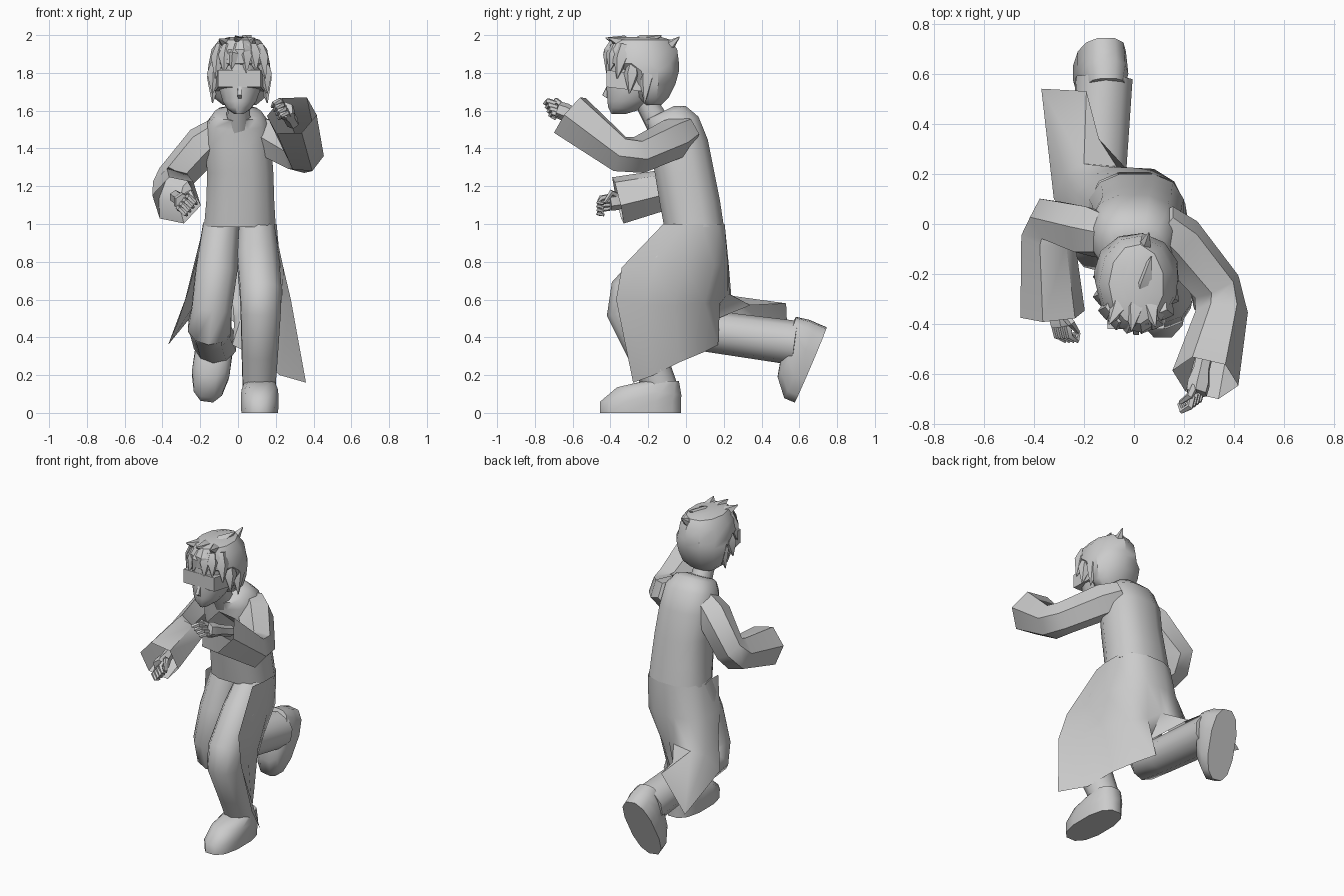
import bpy, bmesh, math
from mathutils import Vector as V, Matrix


def loft(bm, rings, closed=True, cap0=True, cap1=True):
    rows = [[bm.verts.new(p) for p in r] for r in rings]
    n = len(rows[0])
    for a, b in zip(rows, rows[1:]):
        for i in range(n if closed else n - 1):
            j = (i + 1) % n
            bm.faces.new((a[i], a[j], b[j], b[i]))
    if cap0:
        bm.faces.new(rows[0][::-1])
    if cap1:
        bm.faces.new(rows[-1])


def tube(bm, path, n=8, cap0=True, cap1=True):
    """Tube through (x, y, z, radius) points."""
    pts = [V(p[:3]) for p in path]
    rings, u = [], V((1, 0.1, 0.05))
    for i, p in enumerate(pts):
        t = V((0, 0, 0))
        if i > 0:
            t += (p - pts[i - 1]).normalized()
        if i < len(pts) - 1:
            t += (pts[i + 1] - p).normalized()
        t.normalize()
        u = (u - t * u.dot(t)).normalized()
        w = t.cross(u)
        r = path[i][3]
        rings.append([p + r * (math.cos(a) * u + math.sin(a) * w)
                      for a in (math.tau * (k + .5) / n for k in range(n))])
    loft(bm, rings, True, cap0, cap1)


def stack(bm, rows, n=12, power=1.0):
    """Ovals given as (cx, y_front, y_back, rx, z, tilt)."""
    rings = []
    for cx, y0, y1, rx, z, tilt in rows:
        ring = []
        for k in range(n):
            a = math.tau * (k + .5) / n
            c, s = math.cos(a), math.sin(a)
            c = math.copysign(abs(c) ** power, c)
            s = math.copysign(abs(s) ** power, s)
            dy = s * (y1 - y0) / 2
            ring.append(V((cx + rx * c, (y0 + y1) / 2 + dy, z + tilt * dy)))
        rings.append(ring)
    loft(bm, rings)


def finish(bm, name, angle=50):
    bmesh.ops.recalc_face_normals(bm, faces=bm.faces[:])
    me = bpy.data.meshes.new(name)
    bm.to_mesh(me)
    bm.free()
    ob = bpy.data.objects.new(name, me)
    bpy.context.collection.objects.link(ob)
    bpy.ops.object.select_all(action='DESELECT')
    ob.select_set(True)
    bpy.context.view_layer.objects.active = ob
    bpy.ops.object.shade_smooth_by_angle(angle=math.radians(angle))


# Coat body
bm = bmesh.new()
stack(bm, [(.01, -.12, .205, .195, .985, 0), (.012, -.145, .185, .185, 1.12, 0),
           (.012, -.17, .155, .18, 1.27, 0), (.0, -.195, .12, .18, 1.43, .1),
           (.0, -.20, .07, .165, 1.535, .25), (.0, -.21, .0, .125, 1.585, .4),
           (.0, -.225, -.06, .075, 1.585, .5)], power=.8)
finish(bm, "coat_body")

# Coat skirt, columns from right front edge round the back to left front edge
cols = [
    [(.19, -.12, 1), (.24, -.34, .77), (.28, -.37, .6), (.36, -.28, .16)],
    [(.205, -.02, 1), (.225, -.17, .77), (.23, -.22, .57), (.22, -.17, .2)],
    [(.205, .08, 1), (.22, -.01, .78), (.19, -.06, .57), (.14, -.03, .27)],
    [(.16, .17, 1), (.17, .15, .78), (.12, .1, .58), (.05, .09, .32)],
    [(.06, .205, 1), (.08, .22, .8), (.04, .18, .58), (-.03, .17, .36)],
    [(-.01, .205, 1), (-.01, .225, .8), (-.03, .22, .63), (-.02, .12, .48)],
    [(-.06, .205, 1), (-.07, .225, .8), (-.07, .23, .63), (-.14, .34, .57)],
    [(-.14, .17, 1), (-.16, .2, .8), (-.2, .24, .62), (-.19, .53, .58)],
    [(-.18, .08, 1), (-.23, .12, .8), (-.28, .2, .6), (-.37, .54, .36)],
    [(-.18, -.08, 1), (-.22, -.04, .8), (-.26, .03, .65), (-.32, .1, .47)]]
bm = bmesh.new()
loft(bm, cols, False, False, False)
finish(bm, "coat_skirt", 60)

# Sleeves with open flared cuffs
bm = bmesh.new()
tube(bm, [(.1, .0, 1.49, .09), (.18, -.07, 1.45, .11), (.33, -.25, 1.365, .1),
          (.35, -.35, 1.37, .105), (.285, -.615, 1.575, .135)], 6, cap1=False)
finish(bm, "right_sleeve")
bm = bmesh.new()
tube(bm, [(-.08, -.05, 1.5, .08), (-.18, -.03, 1.42, .108), (-.33, .015, 1.25, .098),
          (-.345, -.04, 1.2, .108), (-.325, -.36, 1.125, .132)], 6, cap1=False)
finish(bm, "left_sleeve")


def hand(name, wrist, knuckle, side, curl):
    wrist, knuckle, side, curl = V(wrist), V(knuckle), V(side).normalized(), V(curl).normalized()
    fwd = (knuckle - wrist).normalized()
    mid = wrist.lerp(knuckle, .6)
    bm = bmesh.new()
    tube(bm, [(*(wrist - fwd * .1), .035), (*wrist, .035), (*mid, .048), (*knuckle, .045)], 6)
    for i in range(4):
        a = knuckle + side * (i - 1.5) * .026
        b = a + fwd * .045
        c = b + curl * .035 + fwd * .008
        d = c + curl * .02 - fwd * .035
        tube(bm, [(*a, .016), (*b, .015), (*c, .013), (*d, .008)], 5)
    a = mid + side * .04
    tube(bm, [(*a, .018), (*(a + side * .025 + fwd * .03), .016),
              (*(a + curl * .05 + fwd * .055), .009)], 5)
    finish(bm, name)


hand("right_hand", (.27, -.58, 1.57), (.25, -.675, 1.605), (-.4, -.3, .7), (-.8, -.2, -.4))
hand("left_hand", (-.31, -.31, 1.13), (-.29, -.405, 1.115), (.5, 0, .6), (.7, -.2, -.6))

# Trouser legs
bm = bmesh.new()
tube(bm, [(.1, .03, .99, .1), (.105, -.12, .82, .115), (.12, -.29, .64, .115),
          (.12, -.31, .53, .11), (.115, -.21, .32, .1), (.11, -.12, .1, .088)], 10)
finish(bm, "front_leg")
bm = bmesh.new()
tube(bm, [(-.09, .03, .99, .1), (-.115, -.04, .75, .115), (-.14, -.08, .55, .11),
          (-.15, -.04, .455, .12), (-.145, .1, .435, .11), (-.12, .58, .37, .118)], 10)
finish(bm, "back_leg")


def shoe(name, matrix):
    bm = bmesh.new()
    stack(bm, [(0, -.44, 0, .1, 0, 0), (0, -.44, 0, .103, .06, 0),
               (0, -.35, 0, .1, .115, -.12), (0, -.2, -.015, .08, .17, 0)], 12, .8)
    bm.transform(matrix)
    finish(bm, name)


shoe("front_shoe", Matrix.Translation((.115, -.02, 0)))
shoe("back_shoe", Matrix.Translation((-.11, .745, .455))
     @ Matrix.Rotation(math.radians(8), 4, 'Y')
     @ Matrix.Rotation(math.radians(67), 4, 'X'))

# Neck and head
bm = bmesh.new()
tube(bm, [(0, -.13, 1.5, .07), (.005, -.22, 1.66, .06)])
finish(bm, "neck")
bm = bmesh.new()
stack(bm, [(.005, -.395, -.32, .025, 1.582, 0), (.005, -.415, -.25, .065, 1.61, -.1),
           (.008, -.42, -.18, .092, 1.65, 0), (.01, -.425, -.12, .112, 1.71, 0),
           (.01, -.425, -.09, .12, 1.78, 0), (.01, -.42, -.08, .12, 1.88, 0)])
tube(bm, [(.008, -.41, 1.73, .012), (.008, -.432, 1.685, .016), (.008, -.41, 1.67, .012)], 4)
finish(bm, "head")

# Visor band
bm = bmesh.new()
outline = [(-.125, -.2), (-.105, -.42), (.12, -.42), (.143, -.2)]
loft(bm, [[V((x, y, z - .12 * (y + .42))) for x, y in outline] for z in (1.725, 1.815)])
finish(bm, "visor", 30)

# Hair mass
bm = bmesh.new()
stack(bm, [(.01, -.22, -.13, .09, 1.63, 0), (.01, -.27, -.09, .14, 1.67, 0),
           (.01, -.31, -.055, .16, 1.74, 0), (.01, -.35, -.035, .17, 1.81, 0),
           (.01, -.43, -.035, .165, 1.85, 0), (.01, -.435, -.045, .15, 1.925, 0),
           (.01, -.40, -.08, .11, 1.975, 0), (.01, -.34, -.13, .055, 1.99, 0)], 11)

# Pointed locks: broad fringe, sides and top tufts, as root and tip
locks = [((.01 + x, y, 1.95), (.01 + x + dx, y - .035, z)) for x, y, dx, z in (
    (-.10, -.33, -.03, 1.77), (-.065, -.37, -.02, 1.80), (-.02, -.385, -.025, 1.82),
    (.025, -.385, .01, 1.80), (.065, -.37, .02, 1.81), (.10, -.33, .035, 1.77))]
locks += [((.01 + s * .125, y, 1.86), (.01 + s * .145, y - .02, z))
          for s in (-1, 1) for y, z in ((-.28, 1.69), (-.2, 1.64))]
locks += [((.02, -.16, 1.88), (.06, -.035, 1.99)), ((-.03, -.28, 1.93), (-.10, -.40, 1.98)),
          ((.05, -.28, 1.93), (.085, -.41, 1.985)), ((.01, -.28, 1.945), (-.01, -.425, 1.985)),
          ((.02, -.3, 1.94), (.07, -.13, 1.997))]
for a, b in locks:
    m = V(a).lerp(V(b), .4)
    tube(bm, [(*a, .025), (*m, .042), (*b, .003)], 5)
finish(bm, "hair", 35)
